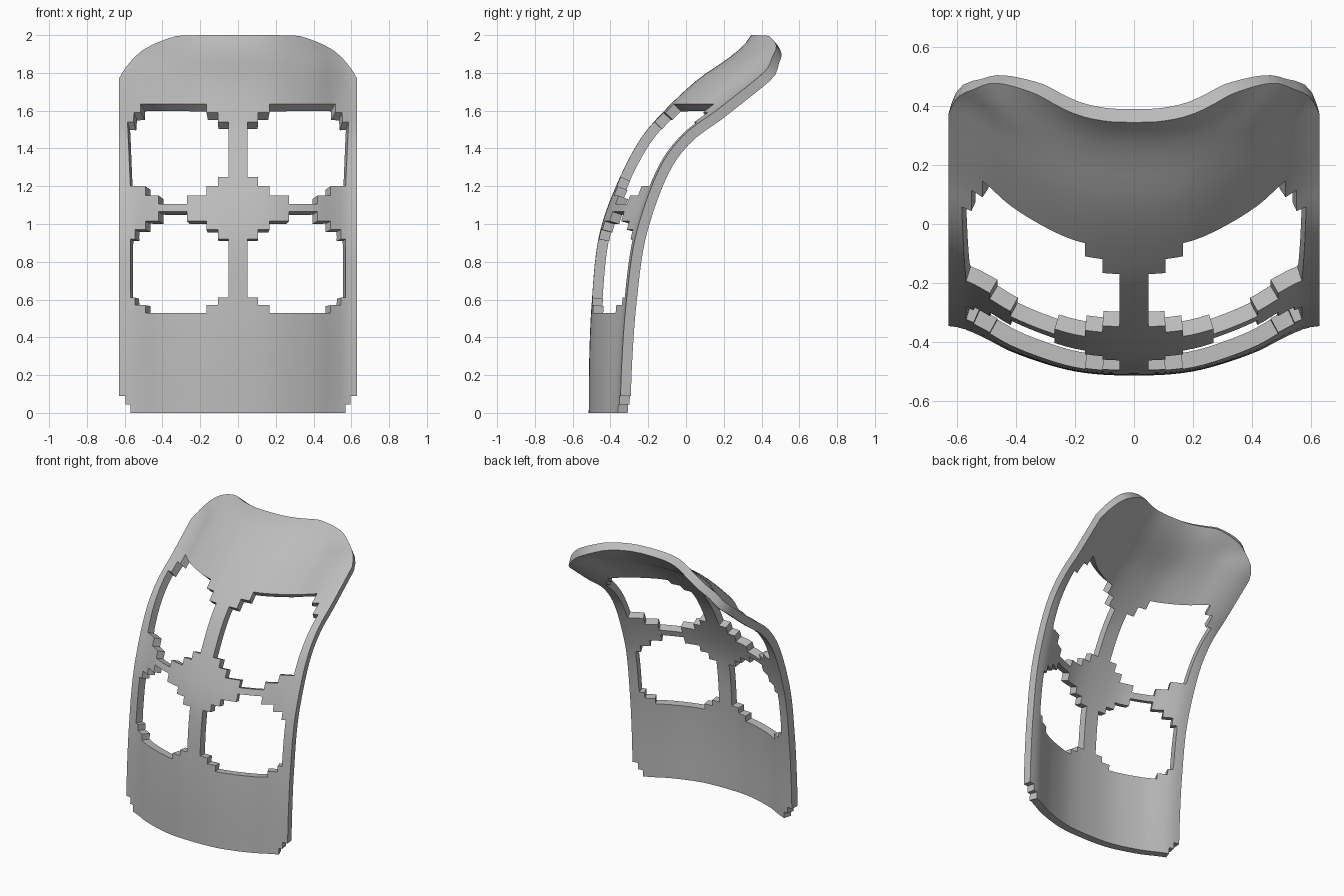
import bpy
import bmesh

cube = bpy.data.objects.get("Cube")
if cube:
    bpy.data.objects.remove(cube, do_unlink=True)

THICKNESS = 0.055

# Centre line of the outer face: (height, depth)
CENTRE = [(0, -.515), (.3, -.512), (.57, -.5), (.915, -.465), (1.155, -.39),
          (1.445, -.245), (1.615, -.1), (1.775, .075), (1.885, .235), (1.95, .308), (2, .345)]
# How far the side edges sweep back: (height, sweep)
SWEEP = [(0, .165), (.5, .18), (1, .195), (1.34, .19), (1.5, .225),
         (1.615, .28), (1.8, .305), (1.9, .25), (2, .34)]
# Cross-section from the middle to the side edge: (half width, share of sweep)
SECTION = [(0, 0), (.1, .015), (.2, .085), (.3, .24), (.42, .5), (.5, .75), (.57, .94), (.63, 1)]
# Outline of the rounded top corners: (half width, height)
TOP = [(0, 2), (.31, 1.997), (.36, 1.985), (.45, 1.95), (.53, 1.9), (.6, 1.82), (.63, 1.77)]
# Stepped window columns: (inner, outer, bottom, top)
WINDOWS = [
    (.05, .107, 1.25, 1.54), (.107, .167, 1.2, 1.59), (.167, .27, 1.15, 1.635),
    (.27, .42, 1.105, 1.635), (.42, .49, 1.15, 1.635), (.49, .515, 1.2, 1.635),
    (.515, .545, 1.2, 1.59), (.545, .57, 1.2, 1.54),
    (.05, .107, .61, .92), (.107, .167, .57, .97), (.167, .27, .53, 1.015),
    (.27, .42, .53, 1.065), (.42, .49, .53, 1.015), (.49, .545, .57, .97),
    (.545, .57, .61, .92),
]
# Notches at the bottom corners
NOTCHES = [(.57, .595, 0, .045), (.595, .63, 0, .09)]
SHOULDER = 1.635


def curve(points, t):
    """Smooth interpolation through the points."""
    n = len(points)
    t = min(max(t, points[0][0]), points[-1][0])
    i = next(k for k in range(n - 1) if t <= points[k + 1][0])

    def slope(k):
        a, b = points[max(k - 1, 0)], points[min(k + 1, n - 1)]
        return (b[1] - a[1]) / (b[0] - a[0])

    (x0, y0), (x1, y1) = points[i], points[i + 1]
    h = x1 - x0
    s = (t - x0) / h
    return (y0 * (1 + 2 * s) * (1 - s) ** 2 + y1 * s * s * (3 - 2 * s)
            + h * s * (1 - s) * (slope(i) * (1 - s) - slope(i + 1) * s))


def fill(values, gap):
    """Sorted grid lines with no spacing wider than the gap."""
    values = sorted(set(values))
    lines = [values[0]]
    for a, b in zip(values, values[1:]):
        n = int((b - a) / gap) + 1
        lines += [a + (b - a) * k / n for k in range(1, n + 1)]
    return lines


def surface(x, z):
    """Point of the outer face for a grid position."""
    half = abs(x)
    if z > SHOULDER:
        z = SHOULDER + (z - SHOULDER) * (curve(TOP, half) - SHOULDER) / (2 - SHOULDER)
    y = curve(CENTRE, z) + curve(SWEEP, z) * curve(SECTION, half)
    # Upper windows flare outward a little toward the top
    flare = max(0, 1 - abs(half - .57) / .05) * max(0, 1 - abs(z - 1.54) / .34) * .015
    return (x + (flare if x > 0 else -flare), y, z)


def is_open(x, z):
    return any(a < abs(x) < b and lo < z < hi for a, b, lo, hi in WINDOWS + NOTCHES)


# Grid lines follow every step of the openings
cuts = WINDOWS + NOTCHES
half_lines = fill([0, .63] + [v for c in cuts for v in c[:2]], .035)
xs = [-v for v in reversed(half_lines[1:])] + half_lines
zs = fill([0, 2] + [v for c in cuts for v in c[2:]], .045)

# Curved shell with its windows left open
bm = bmesh.new()
grid = [[bm.verts.new(surface(x, z)) for x in xs] for z in zs]
for j in range(len(zs) - 1):
    for i in range(len(xs) - 1):
        if not is_open((xs[i] + xs[i + 1]) / 2, (zs[j] + zs[j + 1]) / 2):
            bm.faces.new((grid[j][i], grid[j][i + 1], grid[j + 1][i + 1], grid[j + 1][i]))
bmesh.ops.delete(bm, geom=[v for v in bm.verts if not v.link_faces], context='VERTS')
mesh = bpy.data.meshes.new("curved_shell")
bm.to_mesh(mesh)
bm.free()

shell = bpy.data.objects.new("curved_shell", mesh)
bpy.context.collection.objects.link(shell)

# Single grey material
grey = bpy.data.materials.new("plain_grey")
grey.use_nodes = True
colour = (.5, .5, .5, 1)
grey.diffuse_color = colour
for node in grey.node_tree.nodes:
    if node.type == 'BSDF_PRINCIPLED':
        node.inputs["Base Color"].default_value = colour
mesh.materials.append(grey)

# Thicken inward, then smooth the faces and keep the rims crisp
solid = shell.modifiers.new("thickness", 'SOLIDIFY')
solid.thickness = THICKNESS
solid.offset = -1
solid.use_even_offset = True
bpy.ops.object.select_all(action='DESELECT')
shell.select_set(True)
bpy.context.view_layer.objects.active = shell
bpy.ops.object.modifier_apply(modifier=solid.name)
bpy.ops.object.shade_smooth_by_angle(angle=.6)
